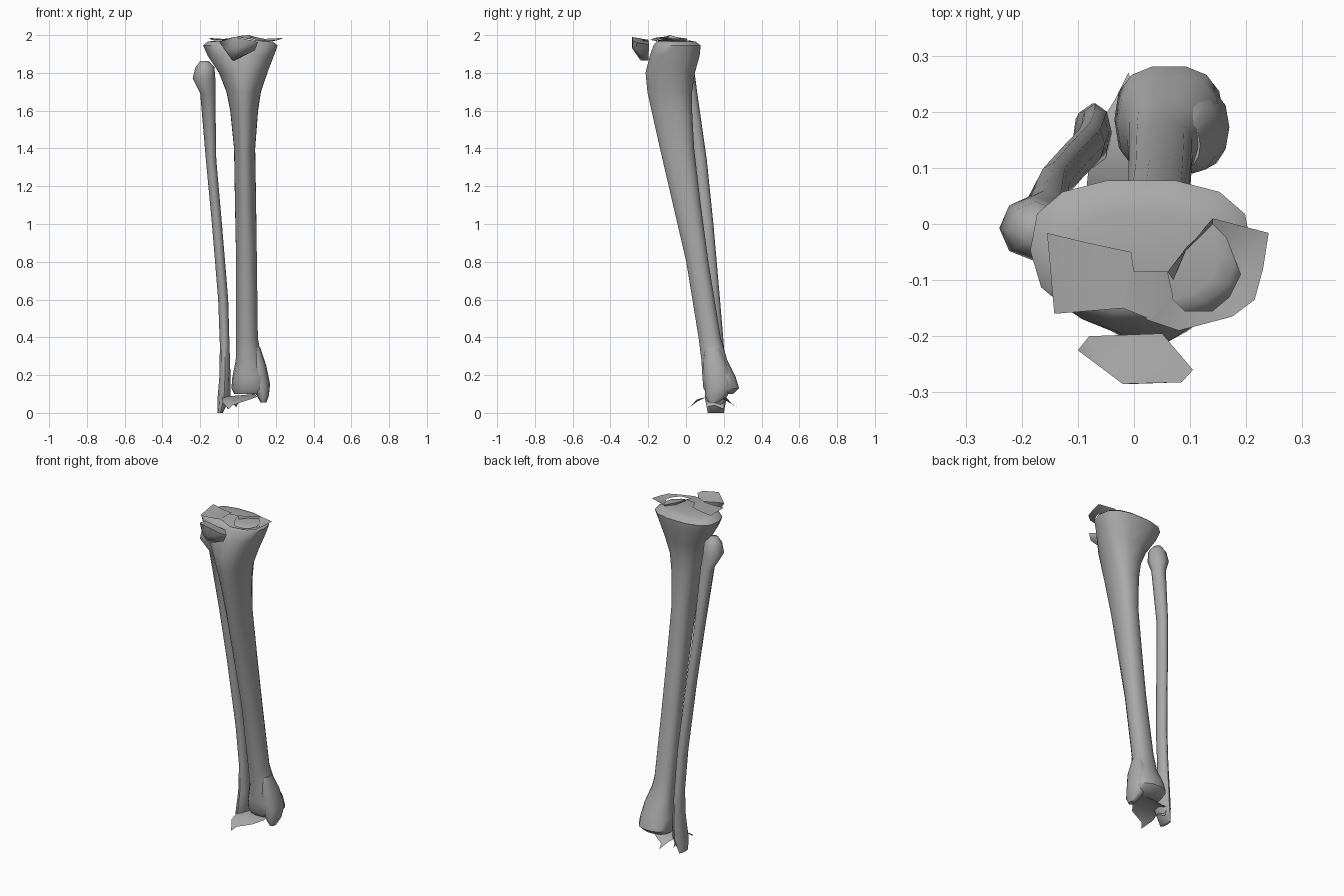
import bpy, bmesh, math

bone = bpy.data.materials.new("bone_grey")
bone.diffuse_color = (0.4, 0.4, 0.4, 1)


def finish(bm, name, angle):
    bmesh.ops.recalc_face_normals(bm, faces=bm.faces)
    mesh = bpy.data.meshes.new(name)
    bm.to_mesh(mesh)
    bm.free()
    mesh.materials.append(bone)
    ob = bpy.data.objects.new(name, mesh)
    bpy.context.collection.objects.link(ob)
    bpy.ops.object.select_all(action='DESELECT')
    ob.select_set(True)
    bpy.context.view_layer.objects.active = ob
    bpy.ops.object.shade_smooth_by_angle(angle=math.radians(angle))
    return ob


def boxy(v, power):
    return math.copysign(abs(v) ** power, v)


def loft(name, rings, sides, angle=50):
    """Rings: z, x min, x max, y min, y max, taper to the front, roundness (1 = oval)."""
    bm = bmesh.new()
    loops = []
    for z, x0, x1, y0, y1, taper, power in rings:
        loop = []
        for i in range(sides):
            a = 2 * math.pi * i / sides
            s = boxy(math.sin(a), power)
            u = boxy(math.cos(a), power) * (1 + taper * s)
            loop.append(bm.verts.new(((x0 + x1) / 2 + u * (x1 - x0) / 2,
                                      (y0 + y1) / 2 + s * (y1 - y0) / 2, z)))
        loops.append(loop)
    for a, b in zip(loops, loops[1:]):
        for i in range(sides):
            j = (i + 1) % sides
            bm.faces.new((a[i], a[j], b[j], b[i]))
    bm.faces.new(loops[0])
    bm.faces.new(loops[-1])
    return finish(bm, name, angle)


def strip(name, left, right):
    """Thin sheet spanned between two edge paths."""
    bm = bmesh.new()
    a = [bm.verts.new(p) for p in left]
    b = [bm.verts.new(p) for p in right]
    for i in range(len(a) - 1):
        bm.faces.new((a[i], a[i + 1], b[i + 1], b[i]))
    return finish(bm, name, 40)


# Shin bone: ankle end, three-sided shaft, flared knee end
loft("tibia", [
    (0.10, -0.02, 0.14, 0.11, 0.25, 0, 0.8),
    (0.13, -0.035, 0.16, 0.09, 0.283, 0, 0.8),
    (0.19, -0.03, 0.155, 0.085, 0.265, 0, 0.8),
    (0.28, -0.012, 0.125, 0.08, 0.22, 0.1, 0.9),
    (0.40, -0.01, 0.105, 0.065, 0.185, 0.15, 0.9),
    (0.80, -0.01, 0.10, 0.0, 0.12, 0.2, 0.9),
    (1.10, -0.015, 0.095, -0.07, 0.08, 0.25, 0.9),
    (1.40, -0.02, 0.09, -0.14, 0.045, 0.25, 0.9),
    (1.60, -0.04, 0.105, -0.185, 0.035, 0.25, 0.9),
    (1.70, -0.06, 0.12, -0.207, 0.035, 0.25, 0.9),
    (1.80, -0.10, 0.155, -0.217, 0.05, 0.22, 0.9),
    (1.89, -0.16, 0.19, -0.195, 0.075, 0.1, 0.85),
    (1.945, -0.185, 0.21, -0.175, 0.08, 0.04, 0.8),
    (1.965, -0.16, 0.185, -0.16, 0.055, 0.04, 0.8),
    (1.972, -0.12, 0.15, -0.14, 0.02, 0.04, 0.8)], 14)

# Inner ankle knob, sunk into the ankle end
loft("inner_ankle_knob", [
    (0.055, 0.12, 0.15, 0.12, 0.17, 0, 1),
    (0.09, 0.10, 0.163, 0.10, 0.22, 0, 1),
    (0.15, 0.06, 0.17, 0.10, 0.245, 0, 0.9),
    (0.25, 0.06, 0.15, 0.09, 0.22, 0, 0.9),
    (0.345, 0.07, 0.118, 0.10, 0.18, 0, 1)], 12)

# Thin outer bone
loft("fibula", [
    (0.0, -0.108, -0.08, 0.115, 0.20, 0, 1),
    (0.08, -0.108, -0.04, 0.10, 0.215, 0, 1),
    (0.20, -0.098, -0.04, 0.115, 0.215, 0, 1),
    (0.36, -0.096, -0.045, 0.125, 0.20, 0, 1),
    (0.60, -0.105, -0.052, 0.105, 0.18, 0, 1),
    (1.00, -0.138, -0.085, 0.07, 0.145, 0, 1),
    (1.34, -0.17, -0.115, 0.035, 0.11, 0, 1),
    (1.69, -0.20, -0.12, -0.02, 0.06, 0, 1),
    (1.77, -0.24, -0.12, -0.065, 0.05, 0, 1),
    (1.83, -0.225, -0.125, -0.06, 0.04, 0, 1),
    (1.863, -0.20, -0.155, -0.04, 0.015, 0, 1)], 8, 65)

# Faceted block in front of the knee
bm = bmesh.new()
for p in [(-0.10, -0.225, 1.965), (-0.08, -0.20, 1.975), (0.05, -0.195, 1.95),
          (0.105, -0.26, 1.96), (0.085, -0.282, 1.97), (-0.02, -0.285, 1.99),
          (-0.06, -0.255, 1.92), (0.09, -0.265, 1.92), (0, -0.285, 1.93),
          (-0.03, -0.24, 1.865), (-0.02, -0.20, 1.865)]:
    bm.verts.new(p)
bmesh.ops.convex_hull(bm, input=bm.verts)
finish(bm, "knee_front_block", 50)

# Cartilage sheets on the knee end
strip("outer_knee_cartilage",
      [(-0.155, -0.016, 1.985), (-0.08, -0.034, 1.98), (-0.005, -0.05, 1.985),
       (0, -0.085, 1.995), (0.06, -0.085, 2.0)],
      [(-0.142, -0.16, 1.975), (-0.08, -0.155, 1.975), (-0.02, -0.15, 1.98),
       (0.03, -0.17, 1.985), (0.07, -0.13, 1.985)])
strip("inner_knee_cartilage",
      [(0.06, -0.085, 2.0), (0.09, -0.05, 1.99), (0.14, 0.01, 1.98), (0.24, -0.016, 1.985),
       (0.23, -0.08, 1.98), (0.215, -0.135, 1.975), (0.175, -0.165, 1.97),
       (0.08, -0.19, 1.975), (0.02, -0.17, 1.985)],
      [(0.07, -0.10, 1.985), (0.095, -0.04, 1.975), (0.14, 0.0, 1.97), (0.165, -0.025, 1.968),
       (0.19, -0.09, 1.968), (0.17, -0.13, 1.968), (0.14, -0.155, 1.97),
       (0.09, -0.155, 1.972), (0.065, -0.13, 1.985)])

# Arched cartilage sheet under the ankle end
strip("ankle_cartilage",
      [(-0.05, 0.005, 0.02), (-0.085, 0.06, 0.06), (-0.08, 0.11, 0.085),
       (-0.06, 0.18, 0.08), (-0.035, 0.22, 0.06), (-0.01, 0.27, 0.03)],
      [(-0.03, 0.03, 0.04), (0.06, 0.055, 0.07), (0.10, 0.11, 0.085),
       (0.09, 0.18, 0.10), (0.05, 0.22, 0.075), (0.0, 0.24, 0.05)])
strip("outer_ankle_cartilage",
      [(-0.085, 0.10, 0.085), (-0.08, 0.15, 0.09), (-0.07, 0.20, 0.08)],
      [(-0.045, 0.11, 0.03), (-0.04, 0.15, 0.04), (-0.055, 0.20, 0.02)])
